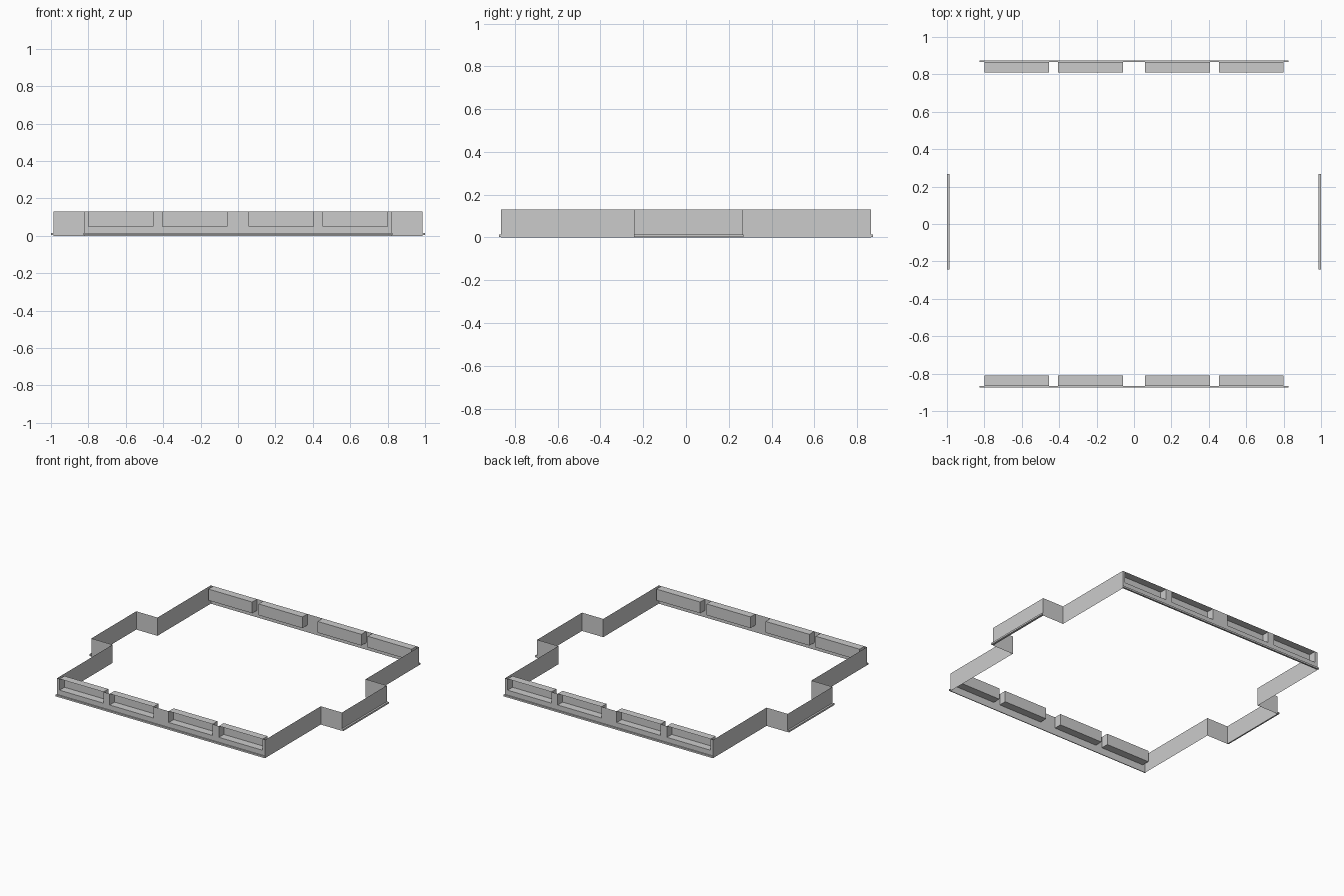
import bpy

cube = bpy.data.objects.get("Cube")
if cube:
    bpy.data.objects.remove(cube)

HEIGHT = 0.13
SILL = 0.05          # underside of the recesses
SIDE_X, END_Y = 0.82, 0.865
BAY_X, BAY_FRONT, BAY_BACK = 0.987, -0.24, 0.265
RECESS_Y = 0.81
RECESSES = [(-0.80, -0.455), (-0.405, -0.06), (0.06, 0.405), (0.455, 0.80)]

grey = bpy.data.materials.new("light grey")
grey.use_nodes = True
grey.diffuse_color = (0.6, 0.6, 0.6, 1)
grey.node_tree.nodes["Principled BSDF"].inputs["Base Color"].default_value = (0.6, 0.6, 0.6, 1)


def build(name, quads):
    """One object from a list of four-cornered panels."""
    verts = [corner for quad in quads for corner in quad]
    faces = [range(i, i + 4) for i in range(0, len(verts), 4)]
    mesh = bpy.data.meshes.new(name)
    mesh.from_pydata(verts, [], [tuple(f) for f in faces])
    mesh.materials.append(grey)
    obj = bpy.data.objects.new(name, mesh)
    bpy.context.collection.objects.link(obj)
    return obj


def upright(a, b, low=0.0, high=HEIGHT):
    return [(*a, low), (*b, low), (*b, high), (*a, high)]


def flat(x0, x1, y0, y1, z):
    return [(x0, y0, z), (x1, y0, z), (x1, y1, z), (x0, y1, z)]


def box(name, x0, x1, y0, y1, low, high):
    corners = [(x0, y0), (x1, y0), (x1, y1), (x0, y1)]
    sides = [upright(corners[i], corners[(i + 1) % 4], low, high) for i in range(4)]
    return build(name, sides + [flat(x0, x1, y0, y1, low)[::-1], flat(x0, x1, y0, y1, high)])


# Front and back walls with openings, and the recesses set into them
for label, s in (("front", -1), ("back", 1)):
    y, inner = s * END_Y, s * RECESS_Y
    panels = [upright((-SIDE_X, y), (SIDE_X, y), 0, SILL)]
    edges = [-SIDE_X] + [x for pair in RECESSES for x in pair] + [SIDE_X]
    for x0, x1 in zip(edges[::2], edges[1::2]):
        panels.append(upright((x0, y), (x1, y), SILL))
    build(label + "_wall", panels)

    for i, (x0, x1) in enumerate(RECESSES):
        build(f"{label}_recess_{i + 1}", [
            upright((x0, inner), (x1, inner), SILL),
            upright((x0, y), (x0, inner), SILL),
            upright((x1, inner), (x1, y), SILL),
            flat(x0, x1, y, inner, SILL),
            flat(x0, x1, y, inner, HEIGHT),
        ])

    # Base lip along the outside
    outer = s * (END_Y + 0.009)
    box(label + "_base_lip", -SIDE_X - 0.005, SIDE_X + 0.005,
        min(y, outer), max(y, outer), 0.003, 0.015)

# Side walls stepping out into a bay
for label, s in (("right", -1), ("left", 1)):
    path = [(SIDE_X, -END_Y), (SIDE_X, BAY_FRONT), (BAY_X, BAY_FRONT),
            (BAY_X, BAY_BACK), (SIDE_X, BAY_BACK), (SIDE_X, END_Y)]
    path = [(s * x, y) for x, y in path]
    build(label + "_wall", [upright(a, b) for a, b in zip(path, path[1:])])
    x0, x1 = sorted((s * BAY_X, s * 1.0))
    box(label + "_base_lip", x0, x1, BAY_FRONT - 0.003, BAY_BACK + 0.003, 0.003, 0.015)
